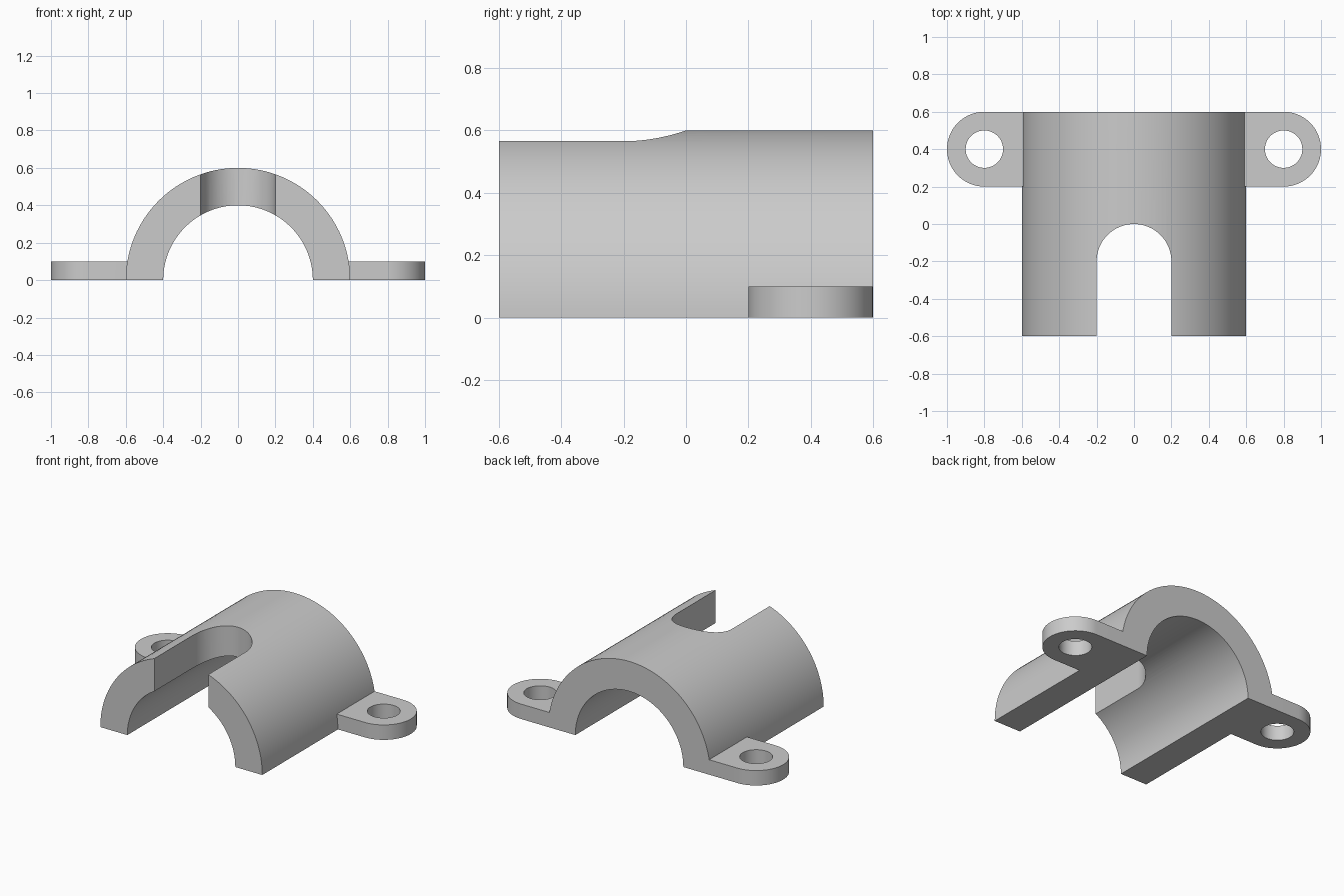
import bpy
import bmesh
from math import cos, sin, pi, radians
from mathutils import Vector

cube = bpy.data.objects.get("Cube")
if cube:
    bpy.data.objects.remove(cube, do_unlink=True)

grey = bpy.data.materials.new("plain grey")
grey.use_nodes = True
colour = (0.6, 0.6, 0.6, 1)
grey.diffuse_color = colour
grey.node_tree.nodes["Principled BSDF"].inputs["Base Color"].default_value = colour


def arc(cx, cy, r, start, end, steps):
    angles = [start + (end - start) * i / steps for i in range(steps + 1)]
    return [(cx + r * cos(a), cy + r * sin(a)) for a in angles]


def extrude(name, points, depth):
    """Extrude a closed outline of 3D points along a vector."""
    bm = bmesh.new()
    face = bm.faces.new([bm.verts.new(p) for p in points])
    ext = bmesh.ops.extrude_face_region(bm, geom=[face], use_keep_orig=True)
    moved = [v for v in ext["geom"] if isinstance(v, bmesh.types.BMVert)]
    bmesh.ops.translate(bm, verts=moved, vec=Vector(depth))
    bmesh.ops.recalc_face_normals(bm, faces=bm.faces)
    mesh = bpy.data.meshes.new(name)
    bm.to_mesh(mesh)
    bm.free()
    mesh.materials.append(grey)
    obj = bpy.data.objects.new(name, mesh)
    bpy.context.collection.objects.link(obj)
    return obj


def activate(obj):
    bpy.ops.object.select_all(action="DESELECT")
    obj.select_set(True)
    bpy.context.view_layer.objects.active = obj


def cut(obj, cutter):
    """Subtract the cutter, remove it, then shade smooth with sharp edges."""
    activate(obj)
    mod = obj.modifiers.new("cut", "BOOLEAN")
    mod.operation = "DIFFERENCE"
    mod.solver = "EXACT"
    mod.object = cutter
    bpy.ops.object.modifier_apply(modifier=mod.name)
    bpy.data.objects.remove(cutter, do_unlink=True)
    activate(obj)
    bpy.ops.object.shade_smooth_by_angle(angle=radians(30))


# Half-pipe body with a round-ended slot from the front
outline = arc(0, 0, 0.6, 0, pi, 64) + arc(0, 0, 0.4, pi, 0, 64)
body = extrude("arched_body", [(x, -0.6, z) for x, z in outline], (0, 1.2, 0))
slot = arc(0, -0.2, 0.2, 0, pi, 32) + [(-0.2, -0.8), (0.2, -0.8)]
cut(body, extrude("slot_cutter", [(x, y, 0.1) for x, y in slot], (0, 0, 0.8)))

# Mounting ears, their inner edge leaning against the curved body
for side, label in ((1, "left"), (-1, "right")):
    shape = arc(0.8, 0.4, 0.2, -pi / 2, pi / 2, 40) + [(0.6, 0.6), (0.6, 0.2)]
    ear = extrude(label + "_ear", [(side * x, y, 0) for x, y in shape], (0, 0, 0.1))
    for v in ear.data.vertices:
        if abs(v.co.x) < 0.61 and v.co.z > 0.05:
            v.co.x = side * 0.5915
    hole = arc(0.8, 0.4, 0.1, 0, 2 * pi, 48)[:-1]
    cut(ear, extrude("hole_cutter", [(side * x, y, -0.1) for x, y in hole], (0, 0, 0.3)))
